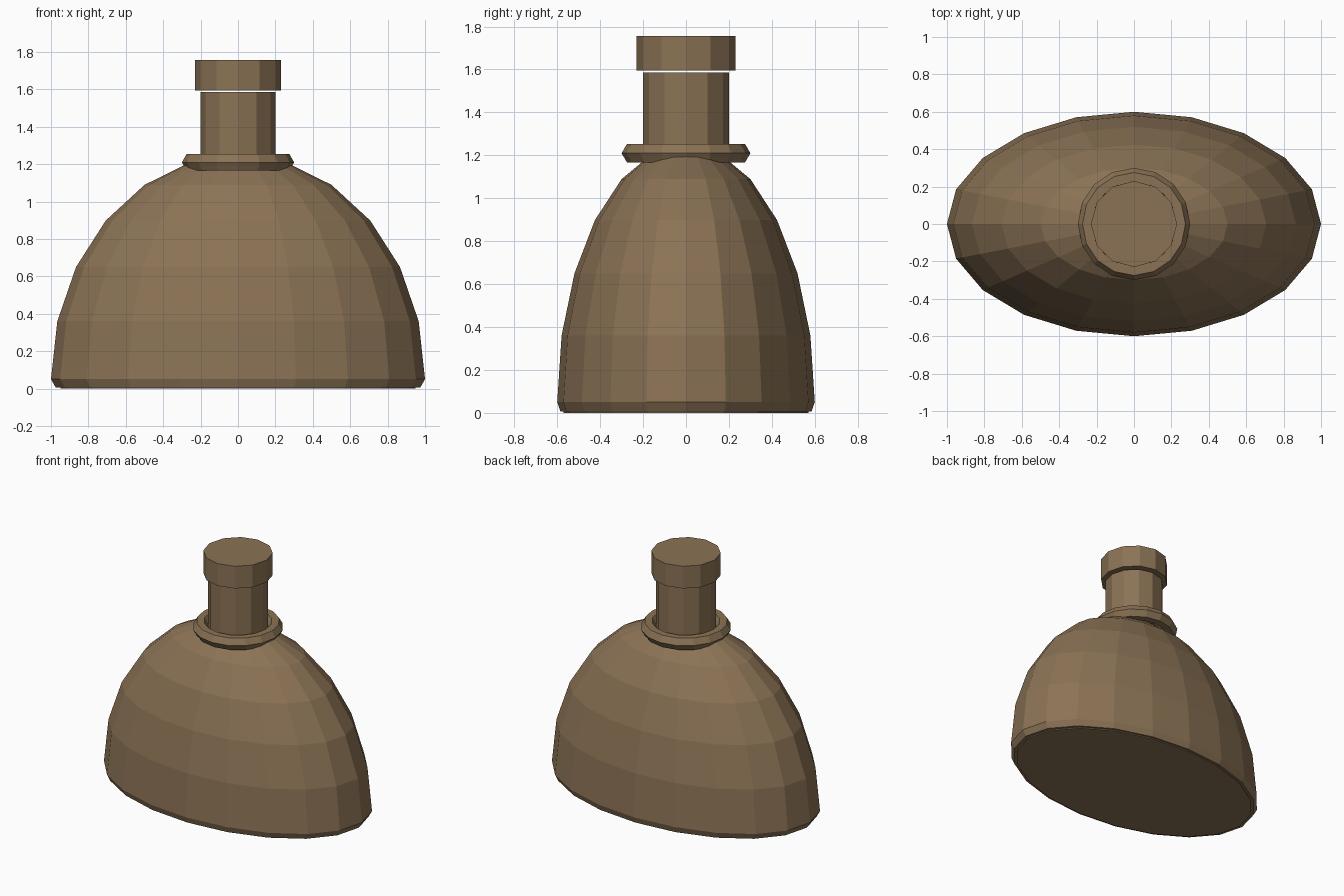
import bpy
import bmesh
from math import cos, sin, pi, radians

cube = bpy.data.objects.get("Cube")
if cube:
    bpy.data.objects.remove(cube, do_unlink=True)

# One flat brown for the whole flask
brown = bpy.data.materials.new("flat_brown")
brown.use_nodes = True
colour = (0.258, 0.171, 0.091, 1)
brown.diffuse_color = colour
brown.node_tree.nodes["Principled BSDF"].inputs["Base Color"].default_value = colour


def lathe(name, profile, sides, depth=1.0, closed=False):
    """Spin (radius, z) points about z; depth squashes y into an oval."""
    bm = bmesh.new()
    rings = []
    for r, z in profile:
        if r < 1e-5:
            rings.append([bm.verts.new((0, 0, z))] * sides)
        else:
            rings.append([bm.verts.new((r * cos(2 * pi * i / sides),
                                        depth * r * sin(2 * pi * i / sides), z))
                          for i in range(sides)])
    pairs = list(zip(rings, rings[1:]))
    if closed:
        pairs.append((rings[-1], rings[0]))
    for low, high in pairs:
        for i in range(sides):
            j = (i + 1) % sides
            corners = list(dict.fromkeys((low[i], low[j], high[j], high[i])))
            bm.faces.new(corners)
    # Flat caps on open ends
    if not closed:
        for ring in (rings[0], rings[-1]):
            if ring[0] is not ring[1]:
                bm.faces.new(ring)
    bmesh.ops.recalc_face_normals(bm, faces=bm.faces)
    mesh = bpy.data.meshes.new(name)
    bm.to_mesh(mesh)
    bm.free()
    mesh.materials.append(brown)
    obj = bpy.data.objects.new(name, mesh)
    bpy.context.collection.objects.link(obj)
    return obj


def ring_profile(major, minor, z):
    """Six-sided cross-section of a ring."""
    return [(major + minor * cos(pi * k / 3), z + minor * sin(pi * k / 3))
            for k in range(6)]


# Oval domed body
dome = [(cos(radians(a)), 0.05 + 1.2 * sin(radians(a))) for a in range(0, 91, 15)]
lathe("body", dome, 20, 0.6)

# Oval foot: rim ring and base plate
lathe("base_rim", ring_profile(0.95, 0.05, 0.05), 20, 0.6, closed=True)
lathe("base_plate", [(0.95, 0), (0.95, 0.06)], 20, 0.6)

# Neck, collar and stopper floating just above the neck
lathe("neck", [(0.2, 1.18), (0.2, 1.585)], 12)
lathe("collar", ring_profile(0.25, 0.05, 1.21), 16, closed=True)
lathe("stopper", [(0.23, 1.595), (0.23, 1.757)], 12)
